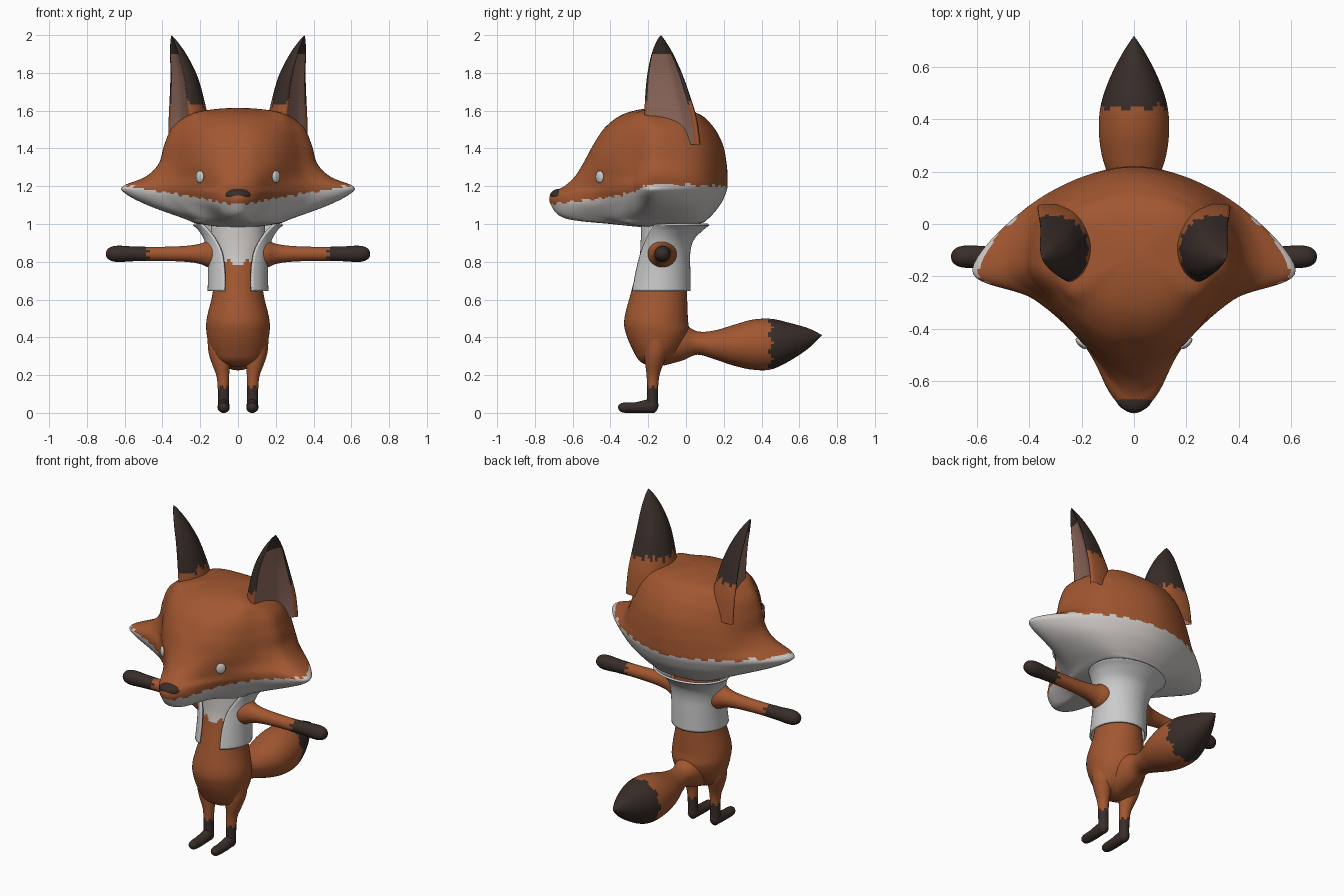
import bpy, bmesh, math
from mathutils import Vector

if "Cube" in bpy.data.objects:
    bpy.data.objects.remove(bpy.data.objects["Cube"])

COLOURS = {"orange": (0.36, 0.095, 0.03, 1), "brown": (0.04, 0.026, 0.022, 1),
           "cream": (0.62, 0.59, 0.57, 1), "pink": (0.29, 0.15, 0.115, 1)}
MATS = {}
for key, col in COLOURS.items():
    MATS[key] = bpy.data.materials.new(key)
    MATS[key].diffuse_color = col


def spline(p0, p1, p2, p3, t):
    return 0.5 * (2 * p1 + (p2 - p0) * t + (2 * p0 - 5 * p1 + 4 * p2 - p3) * t * t
                  + (3 * p1 - p0 - 3 * p2 + p3) * t ** 3)


def tooth(a, freq):
    return abs((a * freq) % 1 - 0.5)


def loft(name, rings, pick=None, su=2, sv=6, closed=True, round_ends=True, mirror=False):
    """Smooth surface through rings of points; pick(centre, u) names the colour."""
    rings = [[Vector(p) for p in r] for r in rings]
    n = len(rings[0])

    def end(a, b):
        pole = (a[0] - a[n // 3]).length < 1e-6
        return [b[(j + n // 2) % n] for j in range(n)] if pole and round_ends else a
    full = [end(rings[0], rings[1])] + rings + [end(rings[-1], rings[-2])]
    rows = []
    for i in range(len(rings) - 1):
        for k in range(sv + (i == len(rings) - 2)):
            rows.append([spline(*(full[i + m][j] for m in range(4)), k / sv) for j in range(n)])
    bm = bmesh.new()
    grid = []
    for row in rows:
        pts = []
        for j in range(n if closed else n - 1):
            q = [row[(j + d) % n] if closed else row[min(max(j + d, 0), n - 1)] for d in (-1, 0, 1, 2)]
            pts += [spline(*q, k / su) for k in range(su)]
        if not closed:
            pts.append(row[-1])
        grid.append([bm.verts.new(p) for p in pts])
    used = list(MATS)
    w = len(grid[0])
    for a, b in zip(grid, grid[1:]):
        for j in range(w if closed else w - 1):
            k = (j + 1) % w
            f = bm.faces.new((a[j], a[k], b[k], b[j]))
            f.smooth = True
            if pick:
                f.material_index = used.index(pick(f.calc_center_median(), j / w))
    bmesh.ops.remove_doubles(bm, verts=bm.verts, dist=1e-5)
    bmesh.ops.recalc_face_normals(bm, faces=bm.faces)
    me = bpy.data.meshes.new(name)
    bm.to_mesh(me)
    bm.free()
    if pick:
        for key in used:
            me.materials.append(MATS[key])
    ob = bpy.data.objects.new(name, me)
    bpy.context.collection.objects.link(ob)
    if mirror:
        ob.modifiers.new("mirror", "MIRROR").use_mirror_merge = False
    return ob


def ellipse(c, r1, r2, axis, n=16):
    out = []
    for i in range(n):
        a, b = r1 * math.cos(math.tau * i / n), r2 * math.sin(math.tau * i / n)
        out.append(Vector(c) + Vector({"x": (0, a, b), "y": (a, 0, b), "z": (a, b, 0)}[axis]))
    return out


# head: z, front y, muzzle side x y, face x y, cheek x, rear x, back y
HEAD = [(1.00, -.40, .05, -.38, .10, -.33, .20, .14, .06),
        (1.03, -.64, .055, -.60, .11, -.44, .29, .22, .12),
        (1.10, -.715, .09, -.64, .18, -.44, .48, .31, .18),
        (1.16, -.715, .085, -.65, .20, -.45, .595, .35, .21),
        (1.20, -.645, .08, -.60, .20, -.45, .61, .36, .22),
        (1.25, -.59, .09, -.56, .20, -.45, .49, .34, .22),
        (1.32, -.545, .10, -.52, .21, -.44, .42, .32, .215),
        (1.42, -.49, .10, -.48, .21, -.41, .39, .29, .195),
        (1.52, -.42, .09, -.41, .19, -.36, .34, .25, .14),
        (1.59, -.31, .07, -.30, .14, -.27, .22, .17, .05)]
rings = [[(0, -.15, .98)] * 12]
for z, yf, ax, ay, bx, by, cx, dx, yb in HEAD:
    cy = -.15 - max(0, cx - .45) * .15
    o = (.45 - cx) * .15
    half = [(ax, ay), (bx, by), ((bx + cx) / 2 + o, (by + cy) / 2 - o), (cx, cy), (dx, yb * .45)]
    rings.append([(0, yf, z)] + [(x, y, z) for x, y in half] + [(0, yb, z)]
                 + [(-x, y, z) for x, y in reversed(half)])
rings.append([(0, -.14, 1.615)] * 12)


def head_colour(c, u):
    line = 1.165 + .1 * c.y + .05 * (c.x / .6) ** 2 + .04 * tooth(abs(c.x) + c.y * .4, 15)
    return "cream" if c.z < line else "orange"


loft("head", rings, head_colour, su=10, sv=8)

# ears: hollow crescent section shrinking to the tip
SECTION = [(-.02, -.15), (-.09, -.11), (-.115, 0), (-.05, .11), (.09, .12), (.03, .04), (0, -.06)]
EAR = [(1.42, .27, -.06, 1.08), (1.56, .275, -.07, 1), (1.7, .285, -.09, .82),
       (1.8, .298, -.105, .65), (1.9, .322, -.12, .41), (1.97, .343, -.13, .16), (2.0, .352, -.133, 0)]


def ear_colour(c, u):
    if 4.3 / 7 < u < 6.7 / 7 and c.z < 1.9:
        return "pink"
    return "brown" if c.z > 1.62 + .1 * tooth(c.x + c.y, 18) else "orange"


loft("ears", [[(cx + s * x, cy + s * y, z) for x, y in SECTION] for z, cx, cy, s in EAR],
     ear_colour, su=8, sv=8, round_ends=False, mirror=True)

# torso
TORSO = [(1.03, -.12, .14, .12), (.9, -.12, .145, .12), (.8, -.128, .13, .122), (.65, -.142, .132, .146),
         (.5, -.158, .165, .168), (.42, -.152, .166, .166), (.33, -.155, .143, .125),
         (.27, -.165, .1, .075), (.245, -.165, 0, 0)]


def torso_colour(c, u):
    chest = c.y < -.13 and c.z > .76 + .5 * abs(c.x) + .07 * tooth(c.x, 22)
    return "cream" if chest else "orange"


loft("torso", [ellipse((0, y, z), a, b, "z") for z, y, a, b in TORSO], torso_colour, su=5, sv=8)

# arms
ARM = [(.08, .085), (.15, .074), (.2, .054), (.28, .042), (.42, .037), (.55, .039), (.64, .043),
       (.685, .03), (.7, 0)]
loft("arms", [ellipse((x, -.125, .842), r, r, "x") for x, r in ARM],
     lambda c, u: "brown" if c.x > .47 + .04 * tooth(u, 6) else "orange", sv=6, mirror=True)

# legs and feet
LEG = [(.4, .09, -.155, .072), (.32, .094, -.16, .062), (.26, .09, -.168, .048), (.19, .08, -.175, .033),
       (.1, .077, -.178, .029), (.03, .076, -.178, .03)]
loft("legs", [ellipse((x, y, z), r, r, "z") for z, x, y, r in LEG],
     lambda c, u: "brown" if c.z < .125 + .05 * tooth(u, 5) else "orange", mirror=True)
FOOT = [(-.36, .03, 0, 0), (-.338, .028, .026, .025), (-.27, .028, .032, .028), (-.2, .036, .031, .036),
        (-.165, .038, .027, .036), (-.145, .04, 0, 0)]
loft("feet", [ellipse((.076, y, z), a, b, "y") for y, z, a, b in FOOT],
     lambda c, u: "brown", mirror=True)

# tail
TAIL = [(-.12, .37, .11, .12), (-.02, .375, .085, .098), (.06, .37, .066, .062), (.15, .36, .085, .076),
        (.25, .358, .12, .107), (.35, .361, .134, .132), (.45, .364, .128, .134), (.55, .376, .096, .1),
        (.65, .395, .046, .052), (.72, .412, 0, 0)]
loft("tail", [ellipse((0, y, z), a, b, "y") for y, z, a, b in TAIL],
     lambda c, u: "brown" if c.y > .43 + .06 * tooth(u, 9) else "orange", su=4, round_ends=False)

# open vest with flared collar: z, centre y, radii, half opening
VEST = [(.645, -.14, .155, .158, .07), (.75, -.13, .153, .147, .07), (.85, -.12, .158, .137, .085),
        (.92, -.105, .175, .142, .12), (.97, -.08, .205, .165, .16), (.998, -.06, .235, .18, .19)]
rings = []
for z, cy, rx, ry, gap in VEST:
    g = math.asin(gap / rx)
    angles = [-math.pi / 2 + g + (math.tau - 2 * g) * i / 24 for i in range(25)]
    rings.append([(rx * math.cos(a), cy + ry * math.sin(a), z) for a in angles])
vest = loft("vest", rings, closed=False)
solid = vest.modifiers.new("thickness", "SOLIDIFY")
solid.thickness = .012
solid.offset = 0


def ball(name, loc, scale, turn=0, colour=None):
    bpy.ops.mesh.primitive_uv_sphere_add(segments=24, ring_count=14, radius=1, location=loc,
                                         rotation=(0, 0, turn))
    ob = bpy.context.object
    ob.name, ob.scale = name, scale
    ob.data.shade_smooth()
    if colour:
        ob.data.materials.append(MATS[colour])


# nose and eyes
ball("nose", (0, -.662, 1.152), (.07, .058, .035), colour="brown")
for side, label in ((1, "left"), (-1, "right")):
    ball(label + "_eye", (side * .202, -.457, 1.25), (.028, .012, .032), side * math.pi / 4)

for m in bpy.data.materials:
    if m.users and not m.is_grease_pencil:
        m.use_nodes = True
        m.node_tree.nodes["Principled BSDF"].inputs["Base Color"].default_value = m.diffuse_color
